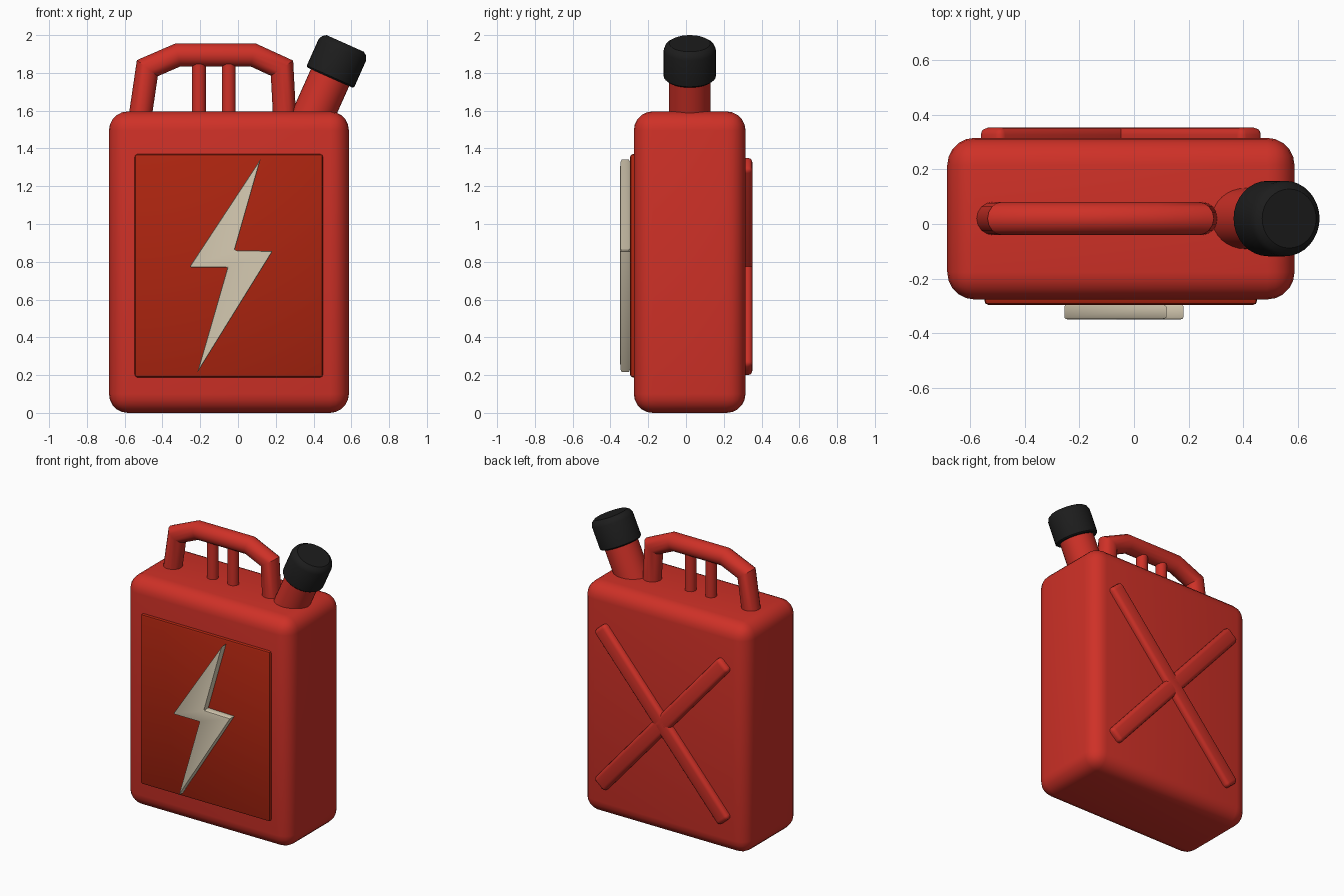
import bpy, bmesh, math
from mathutils import Vector, Matrix

if "Cube" in bpy.data.objects:
    bpy.data.objects.remove(bpy.data.objects["Cube"])


def material(name, rgb):
    m = bpy.data.materials.new(name)
    m.diffuse_color = (*rgb, 1)
    m.use_nodes = True
    m.node_tree.nodes["Principled BSDF"].inputs["Base Color"].default_value = m.diffuse_color
    return m


RED = material("can red", (0.62, 0.030, 0.020))
DARK_RED = material("panel dark red", (0.42, 0.018, 0.005))
CREAM = material("bolt cream", (0.68, 0.60, 0.45))
BLACK = material("cap black", (0.012, 0.012, 0.012))
YC = 0.02  # centre line of the can in depth


def finish(name, bm, mat, bevel=0, segments=3, angle=35):
    bmesh.ops.recalc_face_normals(bm, faces=bm.faces)
    me = bpy.data.meshes.new(name)
    bm.to_mesh(me)
    bm.free()
    ob = bpy.data.objects.new(name, me)
    bpy.context.collection.objects.link(ob)
    me.materials.append(mat)
    if bevel:
        mod = ob.modifiers.new("Bevel", 'BEVEL')
        mod.width, mod.segments = bevel, segments
        mod.limit_method = 'ANGLE'
    bpy.ops.object.select_all(action='DESELECT')
    bpy.context.view_layer.objects.active = ob
    ob.select_set(True)
    if bevel:
        bpy.ops.object.modifier_apply(modifier="Bevel")
    bpy.ops.object.shade_smooth_by_angle(angle=math.radians(angle))
    return ob


def box(name, lo, hi, mat, bevel, segments=3, turn=0):
    """Box between two corners, turned about y through its centre."""
    lo, hi = Vector(lo), Vector(hi)
    bm = bmesh.new()
    bmesh.ops.create_cube(bm, size=1)
    s = hi - lo
    mx = (Matrix.Translation((lo + hi) / 2) @ Matrix.Rotation(turn, 4, 'Y')
          @ Matrix.Diagonal((s.x, s.y, s.z, 1)))
    bm.transform(mx)
    return finish(name, bm, mat, bevel, segments)


def lathe(name, rings, base, tilt, mat, sides=32, angle=35):
    """Stack of (radius, height) rings along an axis leaning toward +x."""
    bm = bmesh.new()
    loops = [[bm.verts.new((r * math.cos(2 * math.pi * i / sides),
                            r * math.sin(2 * math.pi * i / sides), h))
              for i in range(sides)] for r, h in rings]
    skin(bm, loops)
    bm.transform(Matrix.Translation(base) @ Matrix.Rotation(tilt, 4, 'Y'))
    return finish(name, bm, mat, angle=angle)


def skin(bm, loops):
    n = len(loops[0])
    for a, b in zip(loops, loops[1:]):
        for i in range(n):
            bm.faces.new((a[i], a[(i + 1) % n], b[(i + 1) % n], b[i]))
    bm.faces.new(loops[0])
    bm.faces.new(loops[-1])


def tube(name, path, radius, mat, sides=16):
    """Round tube with mitred corners along an x-z path."""
    bm = bmesh.new()
    pts = [Vector(p) for p in path]
    loops = []
    for k, p in enumerate(pts):
        d0 = (p - pts[k - 1]).normalized() if k else (pts[1] - p).normalized()
        d1 = (pts[k + 1] - p).normalized() if k < len(pts) - 1 else d0
        t = (d0 + d1).normalized()
        n = Vector((-t.y, t.x)) / t.dot(d0)
        ring = []
        for i in range(sides):
            a = 2 * math.pi * i / sides
            q = p + n * radius * math.cos(a)
            ring.append(bm.verts.new((q.x, YC + radius * math.sin(a), q.y)))
        loops.append(ring)
    skin(bm, loops)
    return finish(name, bm, mat, angle=30)


# Can body and front panel
box("can_body", (-0.683, -0.276, 0), (0.587, 0.315, 1.596), RED, 0.10, 5)
box("front_panel", (-0.547, -0.296, 0.188), (0.45, -0.22, 1.37), DARK_RED, 0.015, 2)

# Lightning bolt plate
bolt = [(0.12, 1.345), (-0.018, 0.861), (0.184, 0.857),
        (-0.216, 0.212), (-0.055, 0.771), (-0.258, 0.771)]
bm = bmesh.new()
face = bm.faces.new([bm.verts.new((x, -0.349, z)) for x, z in bolt])
ext = bmesh.ops.extrude_face_region(bm, geom=[face])
bmesh.ops.translate(bm, vec=(0, 0.055, 0),
                    verts=[v for v in ext["geom"] if isinstance(v, bmesh.types.BMVert)])
finish("lightning_bolt", bm, CREAM, 0.008, 2)

# Crossed ribs on the back
for side, name in ((1, "back_rib_a"), (-1, "back_rib_b")):
    box(name, (-0.048 - 0.73, 0.26, 0.775 - 0.055), (-0.048 + 0.73, 0.352, 0.775 + 0.055),
        RED, 0.025, 3, turn=side * math.radians(48.8))

# Carry handle with two posts
tube("handle", [(-0.522, 1.54), (-0.48, 1.825), (-0.318, 1.895), (0.08, 1.895),
                (0.233, 1.825), (0.248, 1.54)], 0.061, RED)
for i, x in enumerate((-0.207, -0.049)):
    tube(f"handle_post_{i + 1}", [(x, 1.54), (x, 1.88)], 0.037, RED)

# Leaning spout and cap
tilt = math.radians(24)
axis = Vector((math.sin(tilt), 0, math.cos(tilt)))
cap_base = Vector((0.487, YC, 1.775))
lathe("spout", [(0.111, 0), (0.111, 0.36)], cap_base - axis * 0.30, tilt, RED)
lathe("cap", [(0.130, 0), (0.138, 0.008), (0.138, 0.16), (0.128, 0.184), (0.108, 0.198)],
      cap_base, tilt, BLACK)
